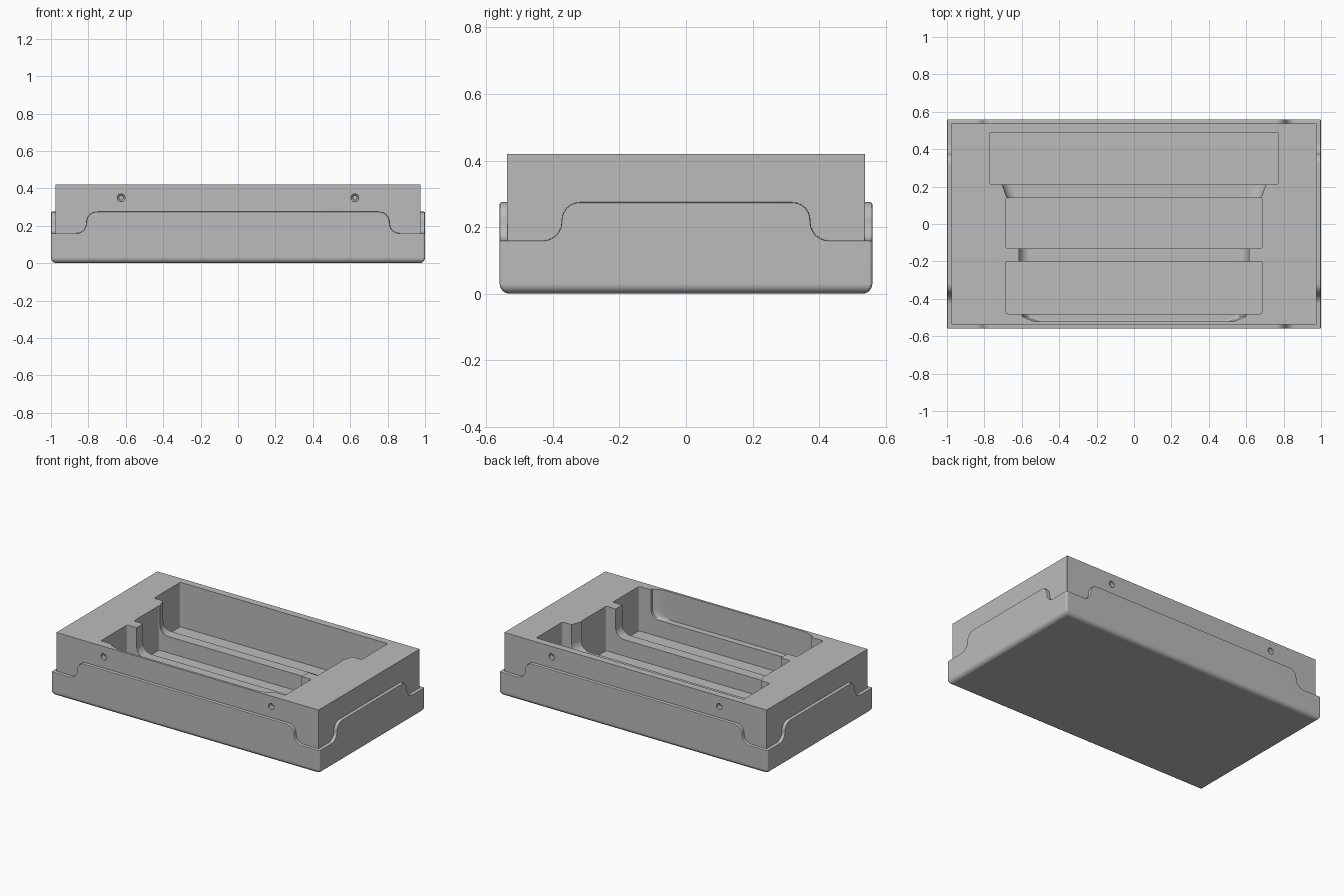
import bpy, bmesh
from math import sin, cos, pi

if "Cube" in bpy.data.objects:
    bpy.data.objects.remove(bpy.data.objects["Cube"], do_unlink=True)

grey = bpy.data.materials.new("plain_grey")
grey.use_nodes = True
GREY = (0.5, 0.5, 0.5, 1)
grey.diffuse_color = GREY
grey.node_tree.nodes["Principled BSDF"].inputs["Base Color"].default_value = GREY


def loft(name, axis, sections):
    """Solid through matching outlines; sections = [(position, [(a, b), ...]), ...]."""
    place = {"x": lambda a, b, c: (c, a, b),
             "y": lambda a, b, c: (a, c, b),
             "z": lambda a, b, c: (a, b, c)}[axis]
    bm = bmesh.new()
    rings = [[bm.verts.new(place(a, b, c)) for a, b in pts] for c, pts in sections]
    n = len(rings[0])
    for low, high in zip(rings, rings[1:]):
        for i in range(n):
            j = (i + 1) % n
            bm.faces.new((low[i], low[j], high[j], high[i]))
    bm.faces.new(rings[0])
    bm.faces.new(rings[-1])
    bmesh.ops.recalc_face_normals(bm, faces=bm.faces)
    mesh = bpy.data.meshes.new(name)
    bm.to_mesh(mesh)
    bm.free()
    mesh.materials.append(grey)
    obj = bpy.data.objects.new(name, mesh)
    bpy.context.collection.objects.link(obj)
    return obj


def apply(obj, kind, **settings):
    mod = obj.modifiers.new(kind.lower(), kind)
    for key, value in settings.items():
        setattr(mod, key, value)
    bpy.ops.object.select_all(action="DESELECT")
    bpy.context.view_layer.objects.active = obj
    obj.select_set(True)
    bpy.ops.object.modifier_apply(modifier=mod.name)


def combine(obj, other, operation="DIFFERENCE"):
    apply(obj, "BOOLEAN", operation=operation, solver="EXACT", object=other)
    bpy.data.objects.remove(other, do_unlink=True)


def arc(cx, cy, r, start, end, steps=6):
    span = [start + (end - start) * i / steps for i in range(steps + 1)]
    return [(cx + r * cos(t), cy + r * sin(t)) for t in span]


def rounded_rect(x0, x1, y0, y1, r):
    corners = [(x1 - r, y1 - r), (x0 + r, y1 - r), (x0 + r, y0 + r), (x1 - r, y0 + r)]
    return [p for k, (cx, cy) in enumerate(corners)
            for p in arc(cx, cy, r, k * pi / 2, (k + 1) * pi / 2, 4)]


# Outer shell with a rounded bottom rim
LOW, HIGH, RIM = 0.16, 0.275, 0.03
shell_sections = []
for i in range(5):
    t = i * pi / 8
    inset = RIM * (1 - sin(t))
    shell_sections.append((RIM * (1 - cos(t)),
                           rounded_rect(-1 + inset, 1 - inset, -0.56 + inset, 0.56 - inset, 0.01)))
shell_sections.append((HIGH, rounded_rect(-1, 1, -0.56, 0.56, 0.01)))
body = loft("case_body", "z", shell_sections)


def step_outline(edge, far, sign):
    """Area above the S-shaped drop of the shell edge towards a corner."""
    r = 0.055
    pts = [(far, LOW)] + arc(edge + r, LOW + r, r, 1.5 * pi, pi)
    pts += arc(edge - r, HIGH - r, r, 0, pi / 2)
    pts += [(edge - r, 0.4), (far, 0.4)]
    return [(sign * a, b) for a, b in pts]


# Drop the shell edge at all four corners
for sx in (-1, 1):
    for sy in (-1, 1):
        front = step_outline(0.81, 1.2, sx)
        combine(body, loft("step_cutter", "y", [(sy * 0.53, front), (sy * 0.7, front)]))
        side = step_outline(0.374, 0.7, sy)
        combine(body, loft("step_cutter", "x", [(sx * 0.97, side), (sx * 1.2, side)]))
apply(body, "BEVEL", width=0.006, segments=2, limit_method="ANGLE", angle_limit=0.8,
      use_clamp_overlap=False)

# Inner block rising out of the shell
block = rounded_rect(-0.977, 0.977, -0.538, 0.538, 0.003)
combine(body, loft("inner_block", "z", [(0.08, block), (0.42, block)]), "UNION")

# Three pockets
for half, y0, y1 in ((0.773, 0.21, 0.49), (0.686, -0.13, 0.14), (0.686, -0.48, -0.2)):
    outline = rounded_rect(-half, half, y0, y1, 0.012)
    combine(body, loft("pocket_cutter", "z", [(0.12, outline), (0.6, outline)]))


def notch_outline(half, floor=0.23, r=0.06):
    right = [(half, 0.6)] + arc(half - r, floor + r, r, 0, -pi / 2)
    return right + [(-a, b) for a, b in reversed(right)]


# U-shaped notches in the dividers and the shallow finger recess in the front wall
for notch in ([(0.12, 0.676), (0.14, 0.68), (0.21, 0.705), (0.23, 0.705)],
              [(-0.22, 0.615), (-0.11, 0.615)],
              [(-0.522, 0.53), (-0.495, 0.598), (-0.46, 0.598)]):
    combine(body, loft("notch_cutter", "y", [(y, notch_outline(w)) for y, w in notch]))

# Countersunk screw holes on the front and back
for sx in (-1, 1):
    for sy in (-1, 1):
        sections = []
        for y, r in ((0.56, 0.021), (0.525, 0.021), (0.518, 0.012), (0.505, 0.012)):
            sections.append((sy * y, arc(sx * 0.625, 0.35, r, 0, 2 * pi * 15 / 16, 15)))
        combine(body, loft("hole_cutter", "y", sections))

# Smooth the rounded edges and keep the flats flat
bpy.ops.object.select_all(action="DESELECT")
bpy.context.view_layer.objects.active = body
body.select_set(True)
bpy.ops.object.shade_smooth_by_angle(angle=0.6)
apply(body, "WEIGHTED_NORMAL", keep_sharp=True)
